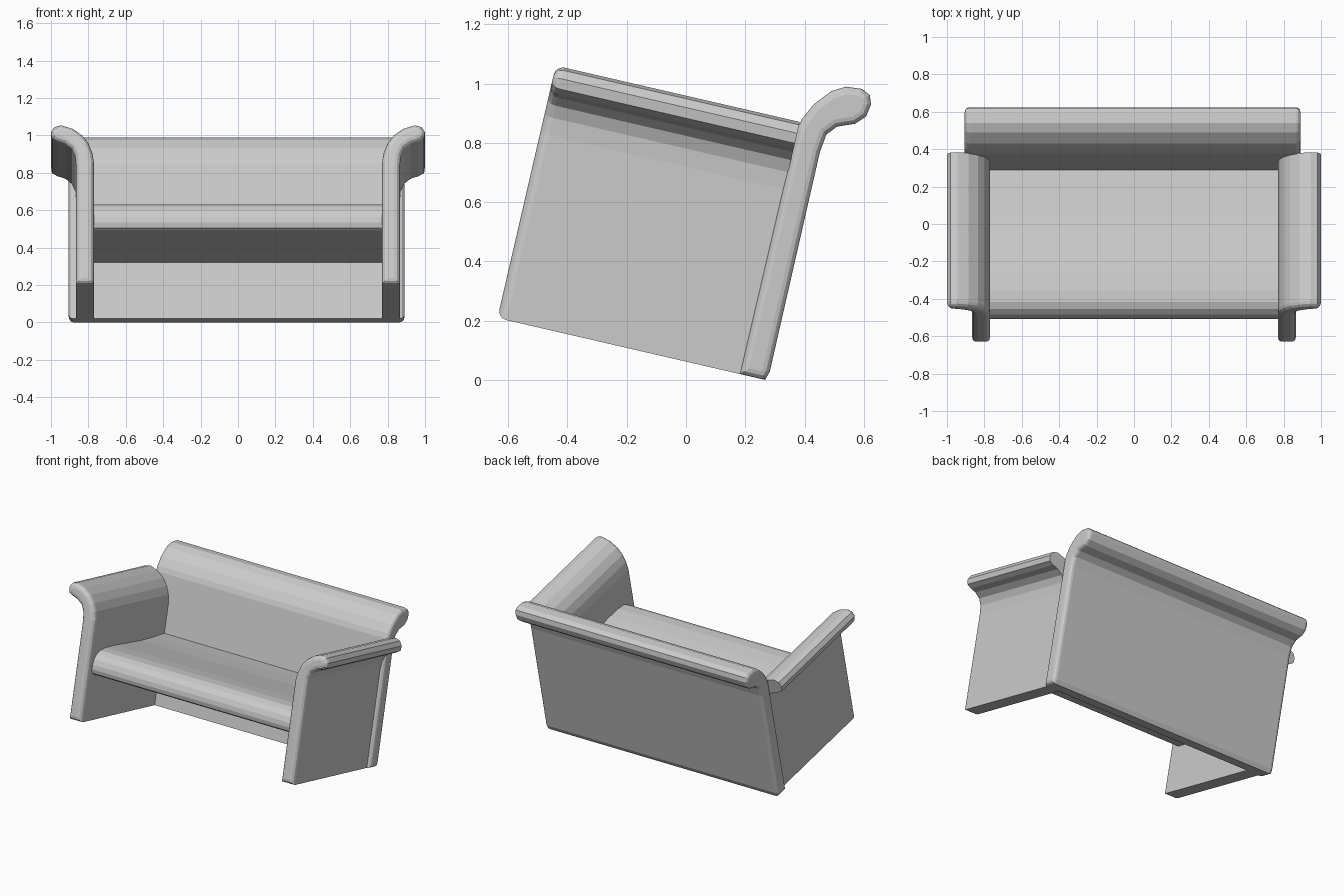
import bpy, bmesh, math
from mathutils import Matrix, Vector

cube = bpy.data.objects.get("Cube")
if cube:
    bpy.data.objects.remove(cube, do_unlink=True)

# Single grey upholstery colour
grey = bpy.data.materials.new("grey_fabric")
grey.diffuse_color = (0.6, 0.6, 0.6, 1)
grey.use_nodes = True
grey.node_tree.nodes["Principled BSDF"].inputs["Base Color"].default_value = (0.6, 0.6, 0.6, 1)

# The whole sofa leans back about its rear bottom edge
LEAN = Matrix.Translation((0, 0.27, 0)) @ Matrix.Rotation(math.radians(-13), 4, 'X')


def extrude_profile(name, start, end, bevel_start=0, bevel_end=0):
    """Join two matching outlines into a solid, rounding the rims of its ends."""
    bm = bmesh.new()
    a = [bm.verts.new(p) for p in start]
    b = [bm.verts.new(p) for p in end]
    n = len(a)
    caps = [bm.faces.new(a), bm.faces.new(b[::-1])]
    for i in range(n):
        j = (i + 1) % n
        bm.faces.new((a[j], a[i], b[i], b[j]))
    bmesh.ops.recalc_face_normals(bm, faces=bm.faces)
    rims = [(list(c.edges), w) for c, w in zip(caps, (bevel_start, bevel_end)) if w]
    for edges, width in rims:
        bmesh.ops.bevel(bm, geom=edges, offset=width, segments=3, profile=0.5,
                        affect='EDGES', clamp_overlap=False)
    bmesh.ops.recalc_face_normals(bm, faces=bm.faces)
    mesh = bpy.data.meshes.new(name)
    bm.to_mesh(mesh)
    bm.free()
    mesh.materials.append(grey)
    obj = bpy.data.objects.new(name, mesh)
    obj.matrix_world = LEAN
    bpy.context.collection.objects.link(obj)
    return obj


# Arms: upright panels whose tops roll outward (x, z)
arm_profile = [(0.77, 0), (0.77, 0.67), (0.78, 0.725), (0.80, 0.775), (0.835, 0.82),
               (0.885, 0.855), (0.945, 0.874), (0.982, 0.864), (1.0, 0.835),
               (0.995, 0.80), (0.965, 0.783), (0.925, 0.77), (0.888, 0.742),
               (0.87, 0.70), (0.865, 0.64), (0.865, 0)]
for side, s in (("left", 1), ("right", -1)):
    extrude_profile(side + "_arm",
                    [(s * x, -0.93, z) for x, z in arm_profile],
                    [(s * x, -0.085, z) for x, z in arm_profile], bevel_start=0.03)

# Backrest: panel whose top rolls backward (y, z)
back_profile = [(-0.09, 0), (-0.088, 0.85), (-0.08, 0.885), (-0.053, 0.942), (-0.005, 0.999),
                (0.04, 1.025), (0.095, 1.03), (0.125, 1.015), (0.136, 0.985),
                (0.129, 0.943), (0.098, 0.91), (0.041, 0.887), (0.012, 0.853),
                (0.004, 0.79), (0.006, 0.03), (-0.003, 0)]
extrude_profile("backrest",
                [(-0.905, y, z) for y, z in back_profile],
                [(0.89, y, z) for y, z in back_profile], 0.025, 0.025)

# Seat: slab with a rounded front and gently dished top (y, z)
seat_profile = [(-0.08, 0.308), (-0.85, 0.308), (-0.868, 0.318), (-0.878, 0.345),
                (-0.878, 0.375), (-0.868, 0.41), (-0.845, 0.44), (-0.81, 0.46),
                (-0.75, 0.47), (-0.65, 0.472), (-0.5, 0.466), (-0.35, 0.461),
                (-0.2, 0.465), (-0.08, 0.472)]
extrude_profile("seat",
                [(-0.775, y, z) for y, z in seat_profile],
                [(0.775, y, z) for y, z in seat_profile])
